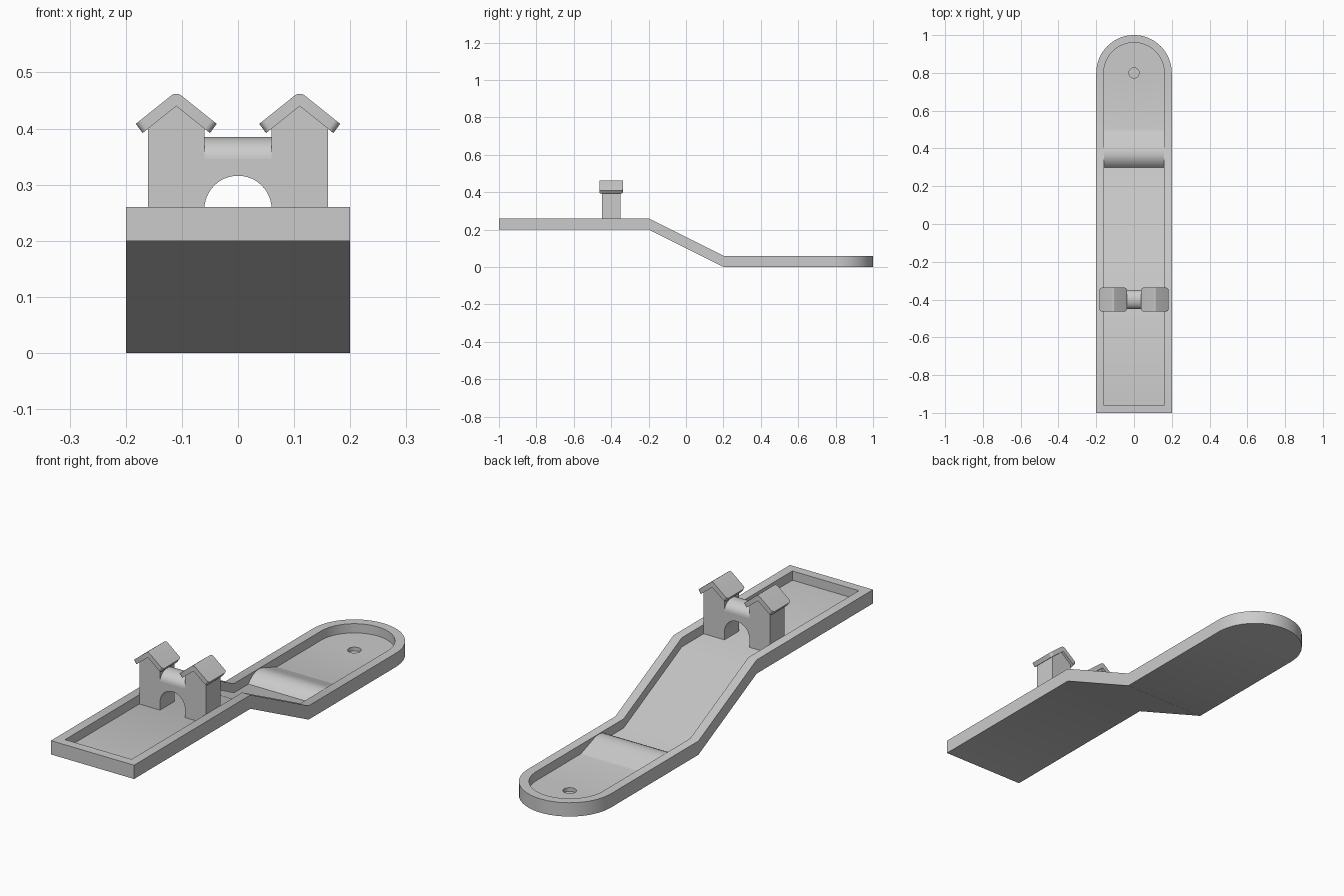
import bpy, bmesh, math
from mathutils import Vector

if "Cube" in bpy.data.objects:
    bpy.data.objects.remove(bpy.data.objects["Cube"], do_unlink=True)

GREY = (0.6, 0.6, 0.6, 1)
grey = bpy.data.materials.new("plain grey")
grey.use_nodes = True
grey.diffuse_color = GREY
grey.node_tree.nodes["Principled BSDF"].inputs["Base Color"].default_value = GREY


def finish(bm, name):
    bmesh.ops.recalc_face_normals(bm, faces=bm.faces)
    mesh = bpy.data.meshes.new(name)
    bm.to_mesh(mesh)
    bm.free()
    mesh.materials.append(grey)
    obj = bpy.data.objects.new(name, mesh)
    bpy.context.collection.objects.link(obj)
    bpy.ops.object.select_all(action='DESELECT')
    obj.select_set(True)
    bpy.context.view_layer.objects.active = obj
    bpy.ops.object.shade_smooth_by_angle(angle=math.radians(30))
    return obj


def prism(points, offset):
    """Extrude a closed outline along an offset."""
    bm = bmesh.new()
    face = bm.faces.new([bm.verts.new(p) for p in points])
    new = bmesh.ops.extrude_face_region(bm, geom=[face])["geom"]
    bmesh.ops.translate(bm, vec=offset, verts=[v for v in new if isinstance(v, bmesh.types.BMVert)])
    return bm


def arc(cx, cy, rx, ry, start, end, steps):
    angles = [math.radians(start + (end - start) * i / steps) for i in range(steps + 1)]
    return [(cx + rx * math.cos(a), cy + ry * math.sin(a)) for a in angles]


def base_height(y):
    return 0.2 * min(1, max(0, (0.2 - y) / 0.4))


# Lane: one floor strip and a raised rim that both follow the slope
WALL, FLOOR, RIM = 0.04, 0.02, 0.06


def lane_outline(inset):
    half = 0.2 - inset
    right = [(half, -1 + inset), (half, -0.2), (half, 0.2)]
    left = [(-x, y) for x, y in reversed(right)]
    return right + arc(0, 0.8, half, half, 0, 180, 32) + left


outer, inner = lane_outline(0), lane_outline(WALL)
hole = arc(0, 0.8, 0.027, 0.027, 0, 360, 24)[:-1]
bm = bmesh.new()


def ring(outline, lift):
    return [bm.verts.new((x, y, base_height(y) + lift)) for x, y in outline]


def bridge(a, b):
    for i in range(len(a)):
        j = (i + 1) % len(a)
        bm.faces.new((a[i], a[j], b[j], b[i]))


def deck(loop):
    """Fill a lane outline with two flats and the slope between them."""
    n = len(loop)
    bm.faces.new((loop[0], loop[1], loop[n - 2], loop[n - 1]))
    bm.faces.new((loop[1], loop[2], loop[n - 3], loop[n - 2]))
    return loop[2:n - 2]


bottom, rim_out = ring(outer, 0), ring(outer, RIM)
rim_in, floor = ring(inner, RIM), ring(inner, FLOOR)
bridge(bottom, rim_out)
bridge(rim_out, rim_in)
bridge(rim_in, floor)
bm.faces.new(deck(bottom))
green_end = deck(floor)

# Cup sunk into the floor at the round end
cup_top, cup_bottom = ring(hole, FLOOR), ring(hole, 0.004)
bridge(cup_top, cup_bottom)
bm.faces.new(cup_bottom)
edges = []
for loop in (green_end, cup_top):
    for i in range(len(loop)):
        pair = (loop[i], loop[(i + 1) % len(loop)])
        edges.append(bm.edges.get(pair) or bm.edges.new(pair))
bmesh.ops.triangle_fill(bm, edges=edges, use_beauty=True, normal=Vector((0, 0, 1)))
finish(bm, "lane")

# Hump across the lower flat: steep rounded front and long back
crest = [(0.3, 0.02), (0.31, 0.032), (0.325, 0.044), (0.345, 0.054), (0.365, 0.058),
         (0.385, 0.057), (0.405, 0.052), (0.43, 0.043), (0.5, 0.018)]
hump = [(-0.16, y, z) for y, z in crest] + [(-0.16, 0.5, 0.01), (-0.16, 0.3, 0.01)]
finish(prism(hump, (0.32, 0, 0)), "hump")

# Gatehouse: two gabled towers joined over an arch
FRONT, DEPTH, GROUND = -0.45, 0.1, 0.215
tower = [(0.16, GROUND), (0.16, 0.4), (0.11, 0.44), (0.06, 0.4), (0.06, 0.346)]
arch = [(0.06, GROUND)] + arc(0, 0.256, 0.06, 0.06, 0, 180, 24) + [(-0.06, GROUND)]
outline = tower + [(-x, z) for x, z in reversed(tower)] + arch[::-1]
finish(prism([(x, FRONT, z) for x, z in outline], (0, DEPTH, 0)), "gatehouse")

# Rounded cap above the arch
cap = arc(FRONT + DEPTH / 2, 0.346, DEPTH / 2, 0.039, 0, 180, 20)
finish(prism([(-0.06, y, z) for y, z in cap], (0.12, 0, 0)), "arch_cap")

# Folded roofs with rounded corners
for side, name in ((1, "left_roof"), (-1, "right_roof")):
    section = [(0, 0.44), (0.06, 0.392), (0.072, 0.4085), (0.009, 0.459), (0.004, 0.462)]
    section += [(-x, z) for x, z in reversed(section[1:])]
    bm = prism([(0.11 * side + x, -0.4625, z) for x, z in section], (0, 0.125, 0))
    corners = []
    for e in bm.edges:
        a, b = (v.co for v in e.verts)
        if abs(a.y - b.y) < 1e-4 and all(abs(p.x - 0.11 * side) > 0.05 for p in (a, b)) and a.z < 0.42 and b.z < 0.42:
            corners.append(e)
    bmesh.ops.bevel(bm, geom=corners, offset=0.012, segments=5, affect='EDGES', profile=0.5)
    finish(bm, name)
